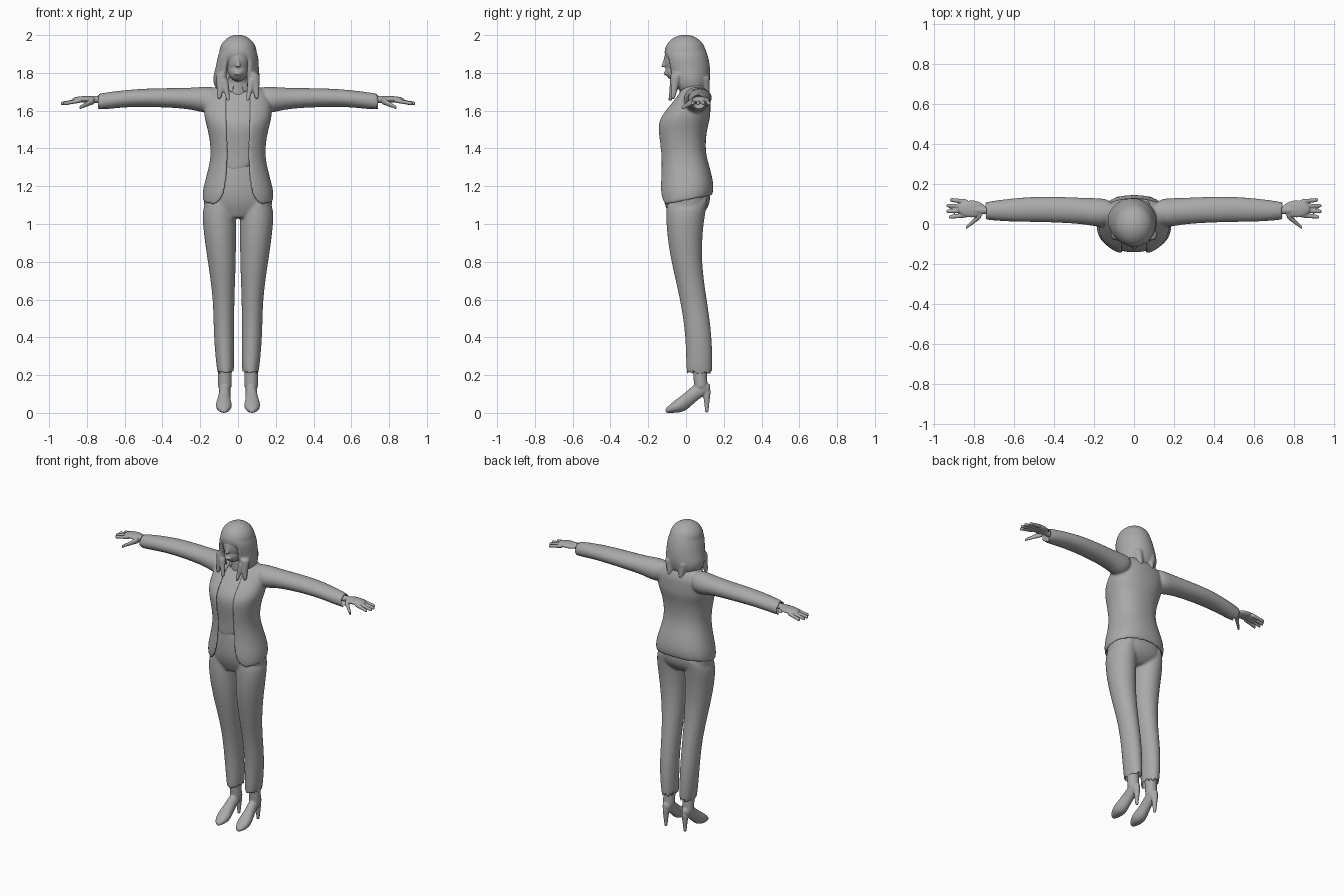
import bpy, bmesh
from math import sin, cos, asin, pi
from mathutils import Matrix, Vector

cube = bpy.data.objects.get("Cube")
if cube:
    bpy.data.objects.remove(cube)

GREY = (0.4, 0.4, 0.4, 1)
mat = bpy.data.materials.new("plain grey")
mat.use_nodes = True
mat.diffuse_color = GREY
shader = next(n for n in mat.node_tree.nodes if n.type == 'BSDF_PRINCIPLED')
shader.inputs["Base Color"].default_value = GREY

BOTH = (1, -1)
PLACE = {'x': lambda t, a, b: (t, a, b),
         'y': lambda t, a, b: (a, t, b),
         'z': lambda t, a, b: (a, b, t)}


def signed_power(value, power):
    return abs(value) ** power * (1 if value >= 0 else -1)


def section(ring, power, wall, gap, count=24):
    """Closed outline within a ring's extents, or a C-shaped wall open at the front."""
    t, a_min, a_max, b_min, b_max = ring
    a_mid, b_mid = (a_min + a_max) / 2, (b_min + b_max) / 2
    a_rad, b_rad = (a_max - a_min) / 2, (b_max - b_min) / 2

    def arc(inset, angles):
        a, b = max(a_rad - inset, 0.01), max(b_rad - inset, 0.01)
        return [(a_mid + a * signed_power(sin(u), power),
                 b_mid - b * signed_power(cos(u), power)) for u in angles]

    if not wall:
        return arc(0, [2 * pi * i / count for i in range(count)])
    start = asin(min(1, gap(t, a_rad) / a_rad) ** (1 / power))
    angles = [start + (2 * pi - 2 * start) * i / (count - 1) for i in range(count)]
    return arc(0, angles) + arc(wall, angles)[::-1]


def loft(bm, rings, axis='z', sides=(1,), power=1, wall=0, gap=None, lean=lambda t: 0):
    """Skin rings of (position, min, max, min, max) and close both ends with strips."""
    for side in sides:
        rows = []
        for ring in rings:
            points = [PLACE[axis](ring[0], a, b) for a, b in section(ring, power, wall, gap)]
            rows.append([bm.verts.new((side * x, y, z + lean(ring[0]) * y))
                         for x, y, z in points])
        size = len(rows[0])
        for low, high in zip(rows, rows[1:]):
            for i in range(size):
                j = (i + 1) % size
                bm.faces.new((low[i], low[j], high[j], high[i]))
        for row in (rows[0], rows[-1]):
            for i in range(size // 2 - 1):
                bm.faces.new((row[i], row[i + 1], row[size - 2 - i], row[size - 1 - i]))


def hollow(rings, wall=0.01):
    """Turn the last ring inward so the sleeve or trouser leg ends in an opening."""
    t, a, b, c, d = rings[-1]
    inner = (a + wall, b - wall, c + wall, d - wall)
    return rings + [(t, *inner), (t + (rings[-2][0] - t) * 0.4, *inner)]


def limb(bm, start, end, r_start, r_end, axis='z', sides=(1,), steps=6):
    """Straight tapered round piece between two points."""
    k = 'xyz'.index(axis)
    rings = []
    for i in range(steps):
        f = i / (steps - 1)
        p = Vector(start).lerp(Vector(end), f)
        r = r_start + (r_end - r_start) * f
        a, b = [p[n] for n in range(3) if n != k]
        rings.append((p[k], a - r, a + r, b - r, b + r))
    loft(bm, rings, axis, sides)


def ball(bm, centre, radii, sides=(1,)):
    for side in sides:
        place = Matrix.Translation((side * centre[0], *centre[1:]))
        bmesh.ops.create_uvsphere(bm, u_segments=24, v_segments=16, radius=1,
                                  matrix=place @ Matrix.Diagonal((*radii, 1)))


def finish(name, bm, voxel, passes=3):
    """Make the object and blend its pieces into one smooth surface."""
    bmesh.ops.recalc_face_normals(bm, faces=bm.faces)
    mesh = bpy.data.meshes.new(name)
    bm.to_mesh(mesh)
    bm.free()
    mesh.materials.append(mat)
    ob = bpy.data.objects.new(name, mesh)
    bpy.context.collection.objects.link(ob)
    rounding = ob.modifiers.new("rounding", 'SUBSURF')
    rounding.levels = rounding.render_levels = 2
    blend = ob.modifiers.new("blend", 'REMESH')
    blend.mode, blend.voxel_size, blend.use_smooth_shade = 'VOXEL', voxel, True
    soften = ob.modifiers.new("soften", 'SMOOTH')
    soften.factor, soften.iterations = 0.5, passes


# Jacket: torso (height, half width, front, back) with open front and hollow sleeves
torso = [(1.12, .19, -.14, .14), (1.18, .19, -.15, .15), (1.28, .16, -.14, .13),
         (1.38, .14, -.14, .1), (1.5, .16, -.16, .11), (1.56, .18, -.15, .13),
         (1.62, .18, -.1, .13), (1.68, .17, -.05, .13), (1.73, .11, -.02, .1),
         (1.76, .06, -.01, .08)]
bm = bmesh.new()
loft(bm, [(z, -w, w, front, back) for z, w, front, back in torso], power=.87, wall=.016,
     gap=lambda z, w: min(.06, .4 * w) + 6 * max(0, 1.22 - z) ** 2,
     lean=lambda z: max(0, 1.4 - z) * .7)
sleeve = [(.1, 0, .12, 1.61, 1.72), (.17, -.02, .13, 1.58, 1.73), (.24, 0, .13, 1.61, 1.72),
          (.45, .01, .14, 1.62, 1.72), (.6, .01, .13, 1.62, 1.71), (.75, .02, .11, 1.6, 1.69)]
loft(bm, hollow(sleeve), 'x', BOTH)
finish("jacket", bm, .007, 4)

# Shirt follows the jacket from inside
bm = bmesh.new()
inset = .013
loft(bm, [(z, inset - w, w - inset, front + inset, back - inset)
          for z, w, front, back in torso[2:]], power=.87)
finish("shirt", bm, .008)

# Shirt collar
bm = bmesh.new()
loft(bm, [(1.71, -.07, .07, -.05, .09), (1.77, -.05, .05, -.03, .07)], wall=.012,
     gap=lambda z, w: .4 * w, lean=lambda z: .5)
finish("collar", bm, .005, 2)

# Trousers: hips blended into two legs
bm = bmesh.new()
loft(bm, [(1.03, -.1, .1, -.08, .06), (1.07, -.17, .17, -.1, .11), (1.12, -.19, .19, -.12, .13),
          (1.2, -.17, .17, -.13, .13), (1.36, -.12, .12, -.12, .08)], power=.9)
leg = [(1.15, .01, .19, -.1, .12), (1, .01, .19, -.11, .09), (.8, .01, .16, -.08, .08),
       (.6, .02, .13, -.03, .11), (.4, .02, .13, 0, .14), (.2, .02, .11, 0, .14)]
loft(bm, hollow(leg), sides=BOTH)
finish("trousers", bm, .008)

# Feet in high-heeled shoes, with ankles
bm = bmesh.new()
shoe = [(-.11, .06, .09, 0, .02), (-.08, .04, .11, 0, .05), (-.04, .03, .12, 0, .08),
        (0, .04, .11, .01, .11), (.04, .04, .1, .05, .15), (.09, .04, .1, .09, .17),
        (.13, .05, .09, .11, .15)]
loft(bm, shoe, 'y', BOTH)
limb(bm, (.07, .08, .12), (.07, .07, .27), .036, .037, sides=BOTH)
limb(bm, (.07, .11, 0), (.07, .11, .12), .008, .022, sides=BOTH)
finish("shoes", bm, .005)

# Hands: wrist, palm, thumb and four spread fingers
bm = bmesh.new()
limb(bm, (.68, .065, 1.66), (.8, .07, 1.66), .02, .018, 'x', BOTH)
ball(bm, (.81, .075, 1.66), (.07, .043, .017), BOTH)
limb(bm, (.76, .05, 1.655), (.84, -.02, 1.615), .02, .008, 'x', BOTH)
for i in range(4):
    root = (.83, .045 + .022 * i, 1.655)
    tip = (.94 - .008 * (i - 1.4) ** 2, .034 + .029 * i, 1.637)
    limb(bm, root, tip, .013, .008, 'x', BOTH)
finish("hands", bm, .004, 2)

# Head with chin, nose, lips and neck
bm = bmesh.new()
ball(bm, (0, -.02, 1.87), (.07, .096, .105))
ball(bm, (0, -.05, 1.81), (.053, .06, .055))
limb(bm, (0, -.105, 1.89), (0, -.118, 1.83), .006, .015)
ball(bm, (0, -.105, 1.797), (.022, .015, .01))
limb(bm, (0, .02, 1.66), (0, .01, 1.8), .055, .046)
finish("head", bm, .005)

# Hair: open-fronted bob, crown and loose locks
bm = bmesh.new()
bob = [(1.7, -.11, .1, -.06, .11), (1.76, -.14, .12, -.09, .13), (1.82, -.12, .11, -.11, .13),
       (1.88, -.11, .11, -.12, .12), (1.91, -.1, .1, -.12, .11), (1.94, -.09, .09, -.11, .1)]
loft(bm, bob, wall=.03, gap=lambda z, w: min(.064, 1.945 - z))
ball(bm, (0, -.005, 1.907), (.1, .11, .095))
limb(bm, (.085, -.05, 1.8), (.1, -.07, 1.66), .032, .01, sides=BOTH)
limb(bm, (.075, -.06, 1.77), (.05, -.085, 1.65), .024, .008, sides=BOTH)
limb(bm, (.05, .09, 1.78), (.04, .11, 1.68), .036, .014, sides=BOTH)
finish("hair", bm, .006)
